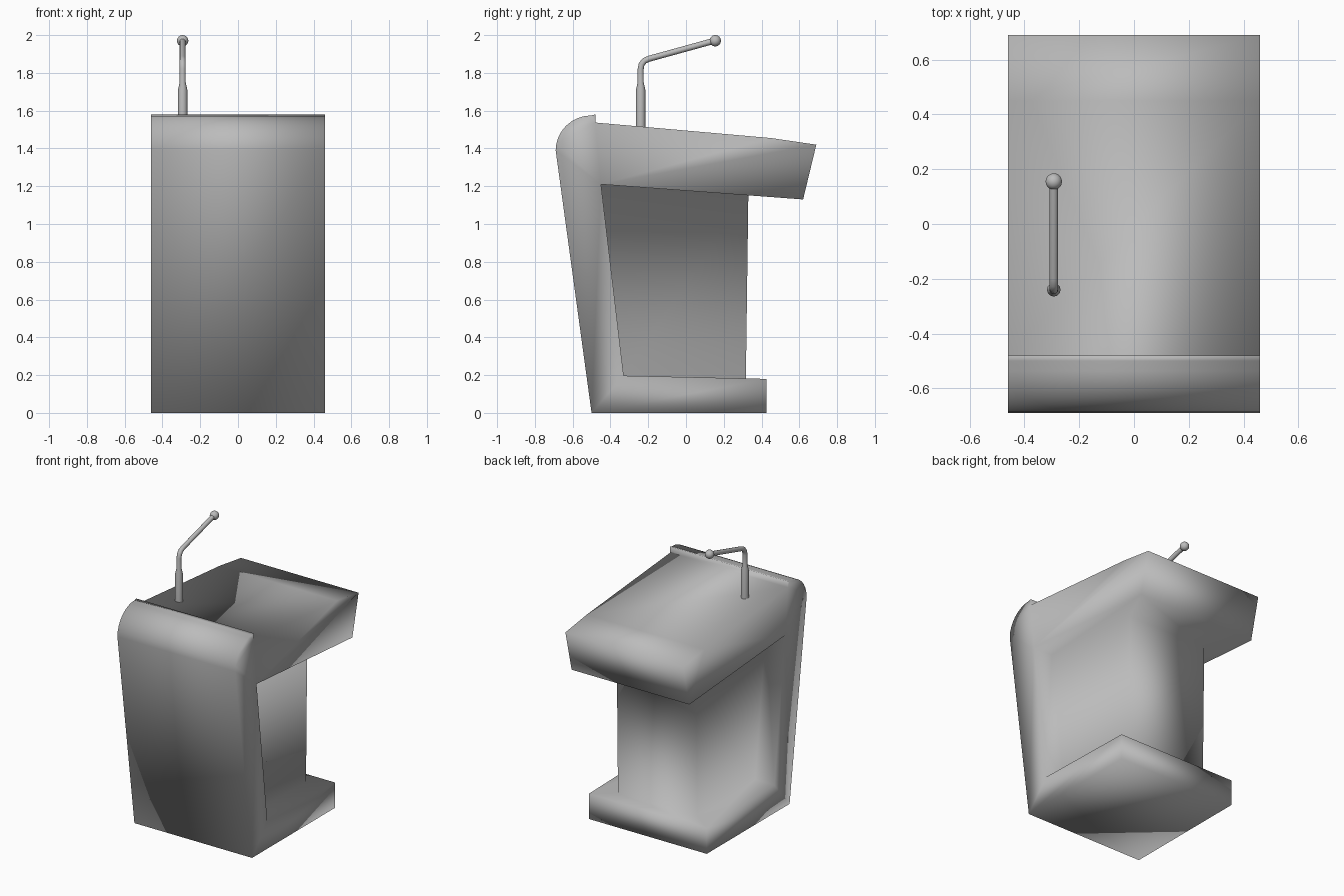
import bpy, bmesh, math

cube = bpy.data.objects.get("Cube")
if cube:
    bpy.data.objects.remove(cube)

grey = bpy.data.materials.new("plain_grey")
grey.use_nodes = True
grey.diffuse_color = (0.5, 0.5, 0.5, 1)
grey.node_tree.nodes["Principled BSDF"].inputs["Base Color"].default_value = grey.diffuse_color

HALF, COLUMN = 0.46, 0.31   # half widths of the body and of its inner column

# Side profile of the body as (y, z) points
foot, base_front, base_back = (-0.5, 0), (-0.33, 0.197), (0.425, 0.18)
base_low = (0.425, 0)
desk_front, desk_low = (-0.45, 1.21), (0.62, 1.13)
desk_end, desk_kink, desk_top = (0.69, 1.42), (0.45, 1.455), (-0.48, 1.537)
col_top, col_bottom = (0.33, 1.152), (0.317, 0.182)
roll = [(-0.5 - 0.19 * math.cos(a), 1.39 + 0.185 * math.sin(a))
        for a in (math.radians(90 * i / 8) for i in range(9))] + [(-0.48, 1.58)]

bm = bmesh.new()
verts = {}


def vert(x, p):
    key = (x, p)
    if key not in verts:
        verts[key] = bm.verts.new((x, *p))
    return verts[key]


def face(*corners):
    bm.faces.new([vert(x, p) for x, p in corners])


def strip(points):
    """Full-width faces along a run of profile points."""
    for a, b in zip(points, points[1:]):
        face((-HALF, a), (HALF, a), (HALF, b), (-HALF, b))


# Outer skin: front, rolled top, desk top, desk end, then the base
strip([base_low, foot] + roll + [desk_top, desk_kink, desk_end, desk_low])
strip([base_back, base_low])

# Sides of the slab, rolled top, desk, base and column
for s in (-1, 1):
    x, c = s * HALF, s * COLUMN
    for panel in ([foot, roll[0], desk_front, base_front],
                  roll + [desk_top, desk_front],
                  [desk_top, desk_kink, desk_end, desk_low, desk_front],
                  [foot, base_front, base_back, base_low]):
        face(*[(x, p) for p in panel])
    face(*[(c, p) for p in (base_front, desk_front, col_top, col_bottom)])
    face((x, base_front), (x, desk_front), (c, desk_front), (c, base_front))

# Back of the column, and the desk underside and base top that surround it
face((-COLUMN, col_top), (COLUMN, col_top), (COLUMN, col_bottom), (-COLUMN, col_bottom))
for front, back, col in ((desk_front, desk_low, col_top), (base_front, base_back, col_bottom)):
    face((HALF, front), (HALF, back), (-HALF, back), (-HALF, front),
         (-COLUMN, front), (-COLUMN, col), (COLUMN, col), (COLUMN, front))

bmesh.ops.recalc_face_normals(bm, faces=bm.faces)
for f in bm.faces:
    f.smooth = True
mesh = bpy.data.meshes.new("lectern_body")
bm.to_mesh(mesh)
bm.free()
mesh.materials.append(grey)
bpy.context.collection.objects.link(bpy.data.objects.new("lectern_body", mesh))

# Microphone stem: thick sleeve, taper, bend and slanted arm (y, z, radius)
stem = [(-0.24, 1.505, 0.025), (-0.24, 1.71, 0.025), (-0.24, 1.75, 0.016), (-0.24, 1.82, 0.016),
        (-0.235, 1.845, 0.016), (-0.22, 1.864, 0.016), (-0.195, 1.875, 0.016), (0.15, 1.97, 0.016)]
curve = bpy.data.curves.new("microphone_stem", "CURVE")
curve.dimensions = "3D"
curve.bevel_depth = 1
curve.bevel_resolution = 4
curve.use_fill_caps = True
spline = curve.splines.new("POLY")
spline.points.add(len(stem) - 1)
for point, (y, z, r) in zip(spline.points, stem):
    point.co = (-0.293, y, z, 1)
    point.radius = r
curve.materials.append(grey)
stem_obj = bpy.data.objects.new("microphone_stem", curve)
bpy.context.collection.objects.link(stem_obj)
bpy.ops.object.select_all(action="DESELECT")
stem_obj.select_set(True)
bpy.context.view_layer.objects.active = stem_obj
bpy.ops.object.convert(target="MESH")
bpy.ops.object.shade_smooth_by_angle(angle=math.radians(50))

# Microphone head
bpy.ops.mesh.primitive_uv_sphere_add(segments=20, ring_count=12, radius=0.03,
                                     location=(-0.293, 0.155, 1.97))
head = bpy.context.object
head.name = "microphone_head"
head.data.materials.append(grey)
bpy.ops.object.shade_smooth()
